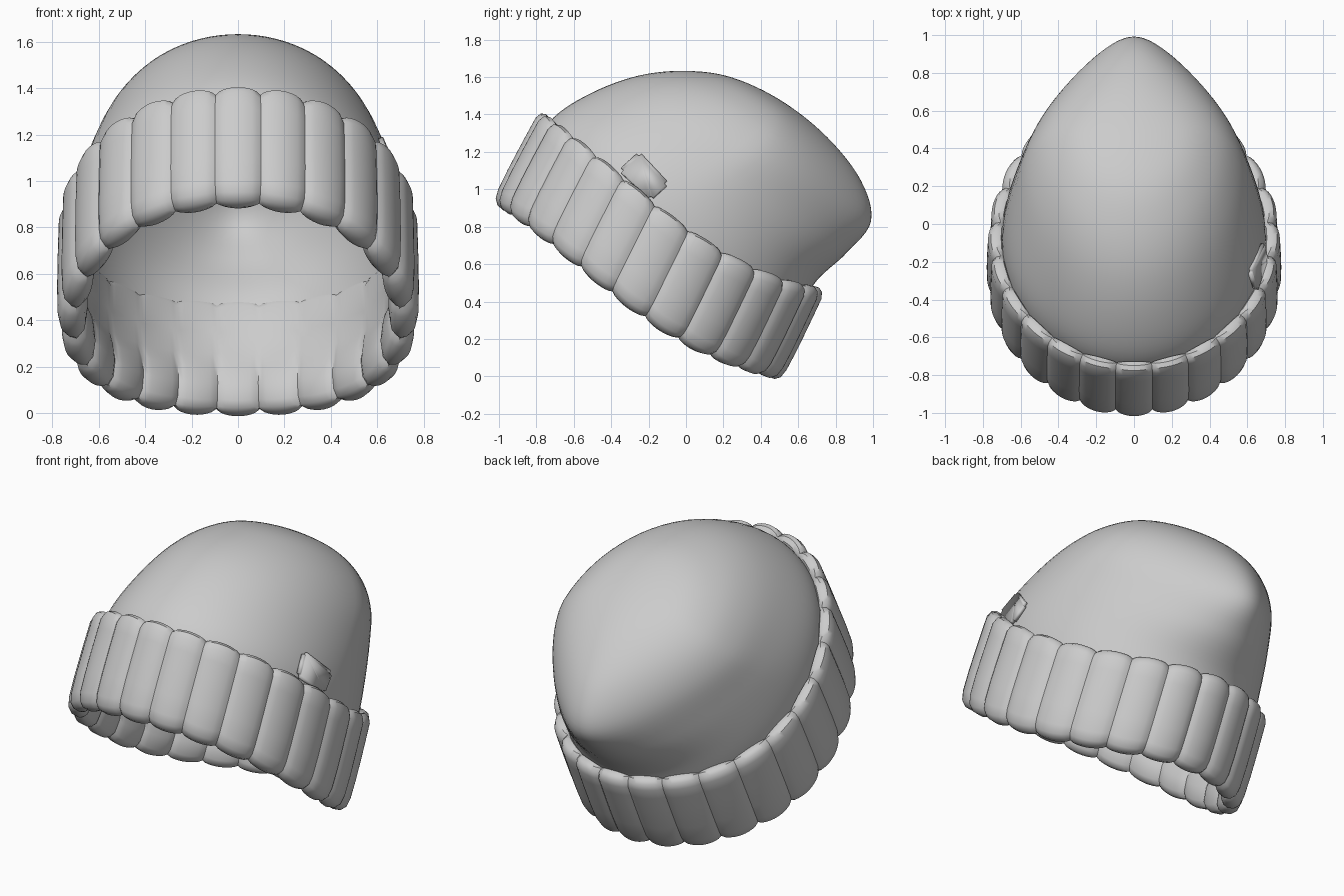
import bpy, bmesh
from math import sin, cos, pi

if "Cube" in bpy.data.objects:
    bpy.data.objects.remove(bpy.data.objects["Cube"])


def to_world(x, u, n):
    # tilted hat frame: u runs down the slope to the back, n is the hat's axis
    return (x, 0.847 * u + 0.531 * n, 0.847 * n - 0.531 * u)


def finish(name, bm, angle):
    bmesh.ops.recalc_face_normals(bm, faces=bm.faces)
    me = bpy.data.meshes.new(name)
    bm.to_mesh(me)
    bm.free()
    ob = bpy.data.objects.new(name, me)
    bpy.context.collection.objects.link(ob)
    bpy.ops.object.select_all(action='DESELECT')
    ob.select_set(True)
    bpy.context.view_layer.objects.active = ob
    bpy.ops.object.shade_smooth_by_angle(angle=angle)
    return ob


def bridge(bm, a, b):
    for i in range(len(a)):
        j = (i + 1) % len(a)
        bm.faces.new((a[i], a[j], b[j], b[i]))


def spline(p, q, r, s, t):
    return [0.5 * (2 * b + (c - a) * t + (2 * a - 5 * b + 4 * c - d) * t * t
                   + (3 * b - a - 3 * c + d) * t ** 3) for a, b, c, d in zip(p, q, r, s)]


# Crown: lofted egg-shaped rings (height, front, back, half width, back pinch)
rings = [
    (0.35, -1.31, 0.33, 0.69, 0),
    (0.60, -1.34, 0.33, 0.70, 0),
    (0.80, -1.335, 0.32, 0.685, 0.03),
    (1.02, -1.231, 0.378, 0.635, 0.22),
    (1.23, -1.067, 0.397, 0.56, 0.43),
    (1.385, -0.866, 0.235, 0.44, 0.42),
    (1.485, -0.64, -0.04, 0.26, 0.25),
    (1.52, -0.35, -0.35, 0, 0),
]
n, f, b, w, k = rings[-2]
pts = [rings[0]] + rings + [(n, b, f, -w, -k)]
SEG, SUB = 72, 6
bm = bmesh.new()
prev = None
for i in range(1, len(pts) - 2):
    for s in range(SUB):
        n, f, b, w, k = spline(*pts[i - 1:i + 3], s / SUB)
        loop = []
        for j in range(SEG):
            t = 2 * pi * j / SEG
            x = w * sin(t) * (1 - k * max(0, cos(t)) ** 1.4)
            loop.append(bm.verts.new(to_world(x, (f + b) / 2 + (b - f) / 2 * cos(t), n)))
        if prev:
            bridge(bm, prev, loop)
        prev = loop
tip = bm.verts.new(to_world(0, -0.35, 1.52))
for j in range(SEG):
    bm.faces.new((prev[j], prev[(j + 1) % SEG], tip))
finish("crown", bm, 1.0)

# Folded cuff: closed cross-section (outward offset, height) swept in 24 ribs
profile = [(-0.075, 0.0), (-0.035, 0.012), (-0.01, 0.06), (0.0, 0.15), (0.002, 0.35),
           (0.0, 0.6), (-0.003, 0.8), (-0.005, 0.92), (-0.02, 0.98), (-0.045, 1.0),
           (-0.075, 0.985), (-0.09, 0.93), (-0.085, 0.7), (-0.09, 0.5), (-0.12, 0.36),
           (-0.13, 0.2), (-0.12, 0.06), (-0.10, 0.015)]
CS = 24 * 10
bm = bmesh.new()
first = prev = None
for i in range(CS):
    t = 2 * pi * i / CS
    puff = abs(cos(12 * t)) ** 0.6
    sag = 0.09 * sin(t) ** 2 * (1 + 0.8 * cos(t))
    low = 0.255 - sag - 0.022 * puff
    high = 0.758 - sag + 0.022 * puff + 0.01 * max(0, -cos(t))
    loop = []
    for r, h in profile:
        d = r - (0.022 * (1 - puff) if r > -0.06 else 0)
        if r < -0.095:
            d += 0.02 * (1 - puff)
        u = -0.49 + 0.05 * (0.5 - h) + (0.91 + d) * cos(t)
        loop.append(bm.verts.new(to_world((0.778 + d) * sin(t), u, low + (high - low) * h)))
    if prev:
        bridge(bm, prev, loop)
    else:
        first = loop
    prev = loop
bridge(bm, prev, first)
finish("cuff", bm, 0.7)

# Small fabric tag tucked behind the cuff on the right side
bm = bmesh.new()
bm.faces.new([bm.verts.new(p) for p in (
    (0.61, -0.25, 1.20), (0.685, -0.09, 1.03), (0.70, -0.19, 0.94), (0.645, -0.36, 1.10))])
bmesh.ops.bevel(bm, geom=bm.verts[:], offset=0.02, segments=3, affect='VERTICES')
tag = finish("tag", bm, 0.5)
sol = tag.modifiers.new("thickness", 'SOLIDIFY')
sol.thickness = 0.02
sol.offset = 0
